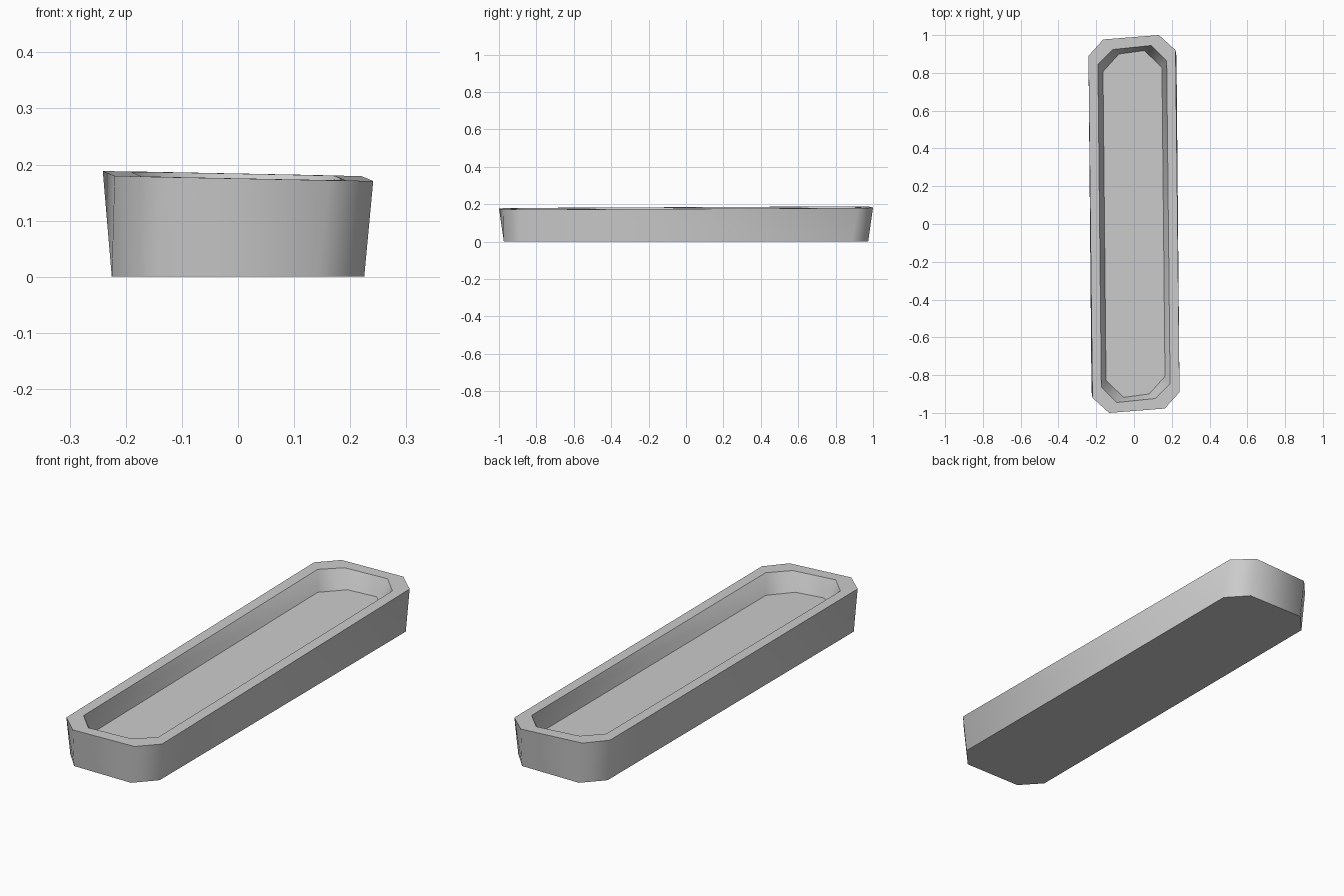
import bpy
import bmesh
import math

default_cube = bpy.data.objects.get("Cube")
if default_cube:
    bpy.data.objects.remove(default_cube)

grey = bpy.data.materials.new("plain grey")
grey.use_nodes = True
colour = (0.6, 0.6, 0.6, 1)
grey.diffuse_color = colour
grey.node_tree.nodes["Principled BSDF"].inputs["Base Color"].default_value = colour


def rim_height(x, y):
    """Slightly tilted plane of the rim."""
    return 0.1795 - 0.02 * x + 0.0045 * y


def outline(half):
    """Chamfered rectangle: four points of the back end, turned for the front."""
    return half + [(-x, -y) for x, y in half]


# Outlines, listed clockwise from the back right corner
base = outline([(-0.225, 0.885), (-0.143, 0.974), (0.143, 0.974), (0.225, 0.885)])
outer_rim = outline([(-0.241, 0.89), (-0.163, 0.977), (0.132, 1.0), (0.22, 0.92)])
inner_rim = outline([(-0.191, 0.845), (-0.111, 0.924), (0.092, 0.945), (0.173, 0.863)])
floor = outline([(-0.164, 0.807), (-0.08, 0.9), (0.055, 0.918), (0.148, 0.828)])

bm = bmesh.new()


def ring(points, height):
    return [bm.verts.new((x, y, height(x, y))) for x, y in points]


rings = [
    ring(base, lambda x, y: 0),
    ring(outer_rim, rim_height),
    ring(inner_rim, rim_height),
    ring(floor, lambda x, y: rim_height(x, y) - 0.082),
]

# Outer wall, rim and inner wall
for low, high in zip(rings, rings[1:]):
    for i in range(len(low)):
        j = (i + 1) % len(low)
        bm.faces.new((low[i], low[j], high[j], high[i]))

# Underside and tray floor
bm.faces.new(rings[0])
bm.faces.new(rings[-1])
bmesh.ops.recalc_face_normals(bm, faces=bm.faces)

mesh = bpy.data.meshes.new("tray")
bm.to_mesh(mesh)
bm.free()
mesh.materials.append(grey)
tray = bpy.data.objects.new("tray", mesh)
bpy.context.collection.objects.link(tray)

# Soft corners on the walls, crisp rim and floor edges
bpy.ops.object.select_all(action="DESELECT")
tray.select_set(True)
bpy.context.view_layer.objects.active = tray
bpy.ops.object.shade_smooth_by_angle(angle=math.radians(55))
